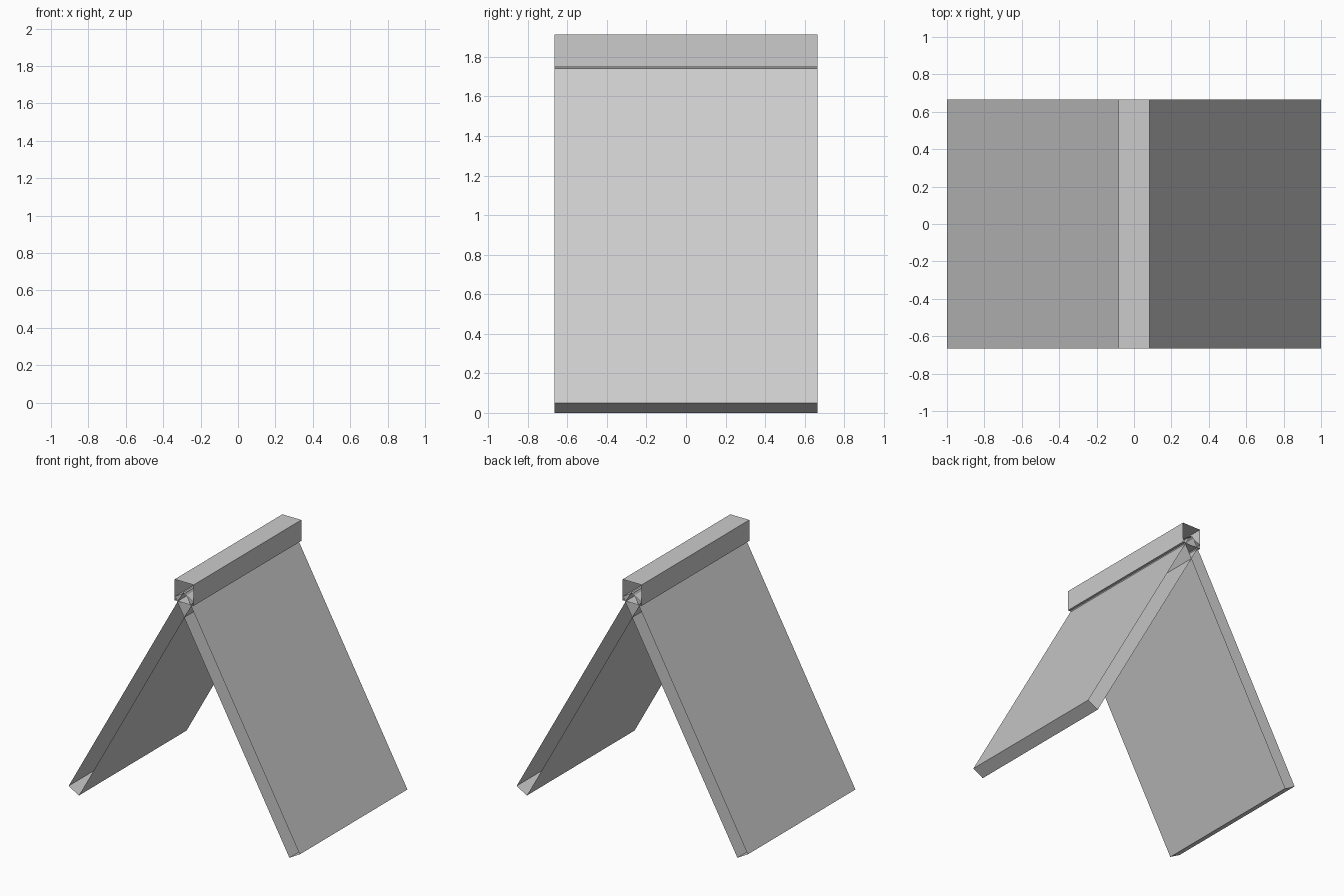
import bpy
import math
from mathutils import Vector

if "Cube" in bpy.data.objects:
    bpy.data.objects.remove(bpy.data.objects["Cube"])

HALF_DEPTH = 0.665


def open_tube(name, profile):
    """Sweep a closed x/z profile along y, leaving both ends open."""
    n = len(profile)
    verts = [(x, y, z) for y in (-HALF_DEPTH, HALF_DEPTH) for x, z in profile]
    faces = [(i, (i + 1) % n, n + (i + 1) % n, n + i) for i in range(n)]
    mesh = bpy.data.meshes.new(name)
    mesh.from_pydata(verts, [], faces)
    obj = bpy.data.objects.new(name, mesh)
    bpy.context.collection.objects.link(obj)
    return obj


# Leaning panels: a slab tilted from vertical, mirrored left to right
tilt = math.radians(29.1)
thickness = 0.05 / math.sin(tilt)
up_slope = Vector((-math.sin(tilt), math.cos(tilt)))
across = Vector((math.cos(tilt), math.sin(tilt))) * thickness
outer_foot = Vector((1.0, 0.05))
length = 0.99 / math.sin(tilt)
inner_foot = outer_foot - across
slab = [inner_foot, outer_foot,
        outer_foot + up_slope * length, inner_foot + up_slope * length]

open_tube("right_panel", [(p.x, p.y) for p in slab])
open_tube("left_panel", [(-p.x, p.y) for p in reversed(slab)])

# Square ridge beam along the top
open_tube("ridge_beam", [(-0.082, 1.748), (0.082, 1.748),
                         (0.082, 1.912), (-0.082, 1.912)])
